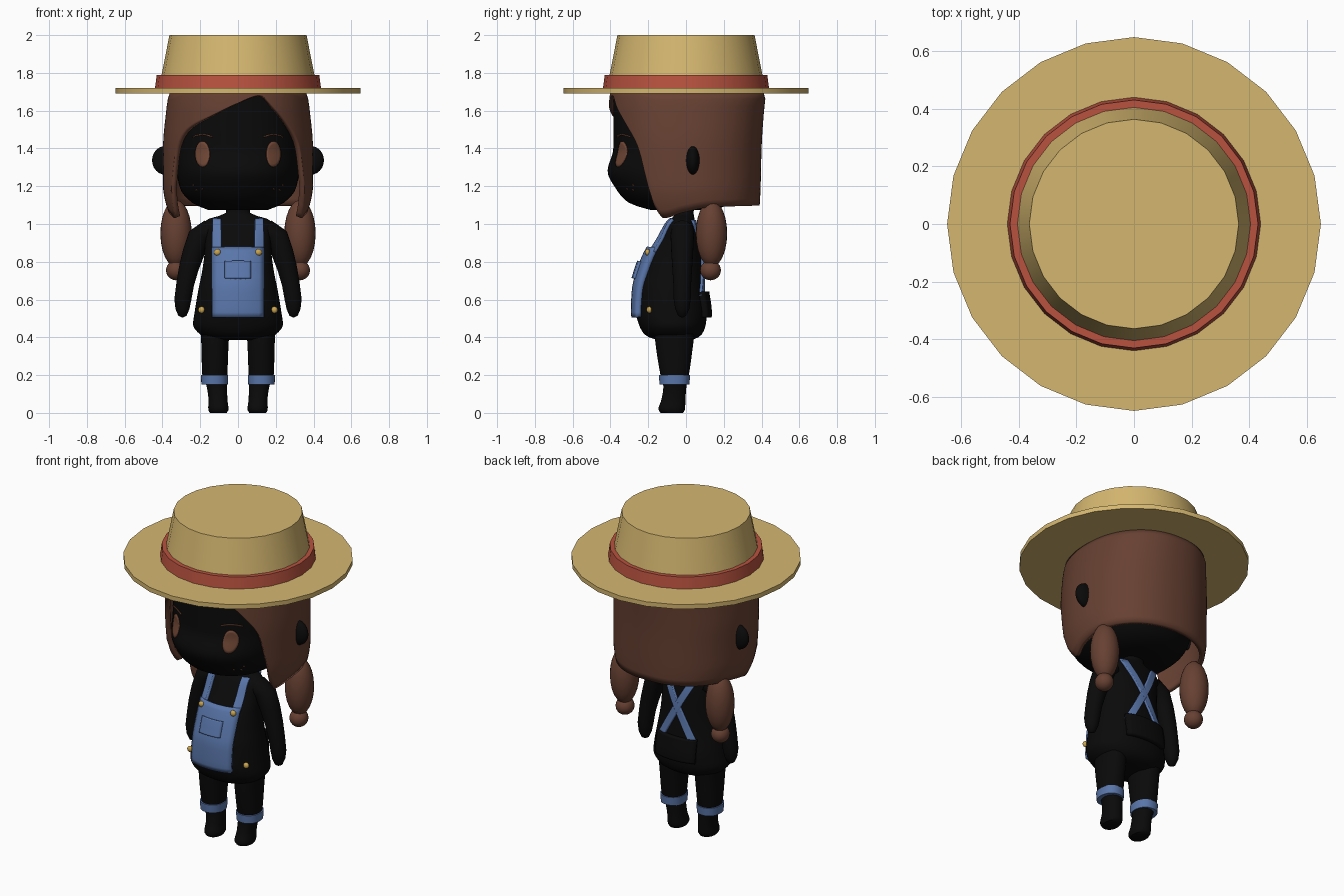
import bpy, bmesh
from math import sin, cos, pi, radians
from mathutils import Vector, Matrix

cube = bpy.data.objects.get("Cube")
if cube:
    bpy.data.objects.remove(cube, do_unlink=True)


def material(name, *rgb):
    m = bpy.data.materials.new(name)
    m.use_nodes = True
    m.diffuse_color = (*rgb, 1)
    m.node_tree.nodes["Principled BSDF"].inputs["Base Color"].default_value = (*rgb, 1)
    return m


STRAW = material("straw", .66, .47, .16)
RED = material("red_ribbon", .48, .085, .05)
BROWN = material("brown_hair", .135, .052, .032)
EYE = material("eye_brown", .16, .062, .035)
BLACK = material("black", .003, .003, .003)
BLUE = material("denim_blue", .1, .18, .4)
GOLD = material("button_gold", .6, .38, .08)


def finish(name, bm, mat, angle=40):
    bmesh.ops.remove_doubles(bm, verts=bm.verts, dist=.0002)
    bmesh.ops.recalc_face_normals(bm, faces=bm.faces)
    me = bpy.data.meshes.new(name)
    bm.to_mesh(me)
    bm.free()
    me.materials.append(mat)
    ob = bpy.data.objects.new(name, me)
    bpy.context.collection.objects.link(ob)
    bpy.ops.object.select_all(action='DESELECT')
    ob.select_set(True)
    bpy.context.view_layer.objects.active = ob
    bpy.ops.object.shade_smooth_by_angle(angle=radians(angle))
    return ob


def row(keys, t):
    """Smooth monotone interpolation of key rows, the first column being t."""
    t = min(max(t, keys[0][0]), keys[-1][0])
    i = 0
    while i < len(keys) - 2 and t > keys[i + 1][0]:
        i += 1
    h = keys[i + 1][0] - keys[i][0]
    s = (t - keys[i][0]) / h

    def slope(j, c):
        return (keys[j + 1][c] - keys[j][c]) / (keys[j + 1][0] - keys[j][0])

    def tangent(j, c):
        if j == 0 or j == len(keys) - 1:
            return slope(min(j, len(keys) - 2), c)
        a, b = slope(j - 1, c), slope(j, c)
        return 2 * a * b / (a + b) if a * b > 0 else 0

    return [keys[i][c] * (1 + 2 * s) * (1 - s) ** 2 + keys[i + 1][c] * s * s * (3 - 2 * s)
            + h * s * (1 - s) * (tangent(i, c) * (1 - s) - tangent(i + 1, c) * s)
            for c in range(1, len(keys[0]))]


POWER = 2.2


def ring_point(keys, angle, z, side=1):
    """Point on a rounded section; angle 0 is the front, positive toward +x."""
    cx, rx, yf, yb = row(keys, z)
    s, c = sin(angle), cos(angle)
    k = (abs(s) ** POWER + abs(c) ** POWER) ** (-1 / POWER)
    return Vector((side * (cx + rx * k * s), (yf + yb) / 2 - (yb - yf) / 2 * k * c, z))


def surface_y(keys, x, z, facing):
    cx, rx, yf, yb = row(keys, z)
    k = (1 - min(1, abs(x - cx) / rx) ** POWER) ** (1 / POWER)
    return (yf + yb) / 2 + facing * (yb - yf) / 2 * k


def grid(bm, nu, nv, point):
    vs = [[bm.verts.new(point(u / nu, v / nv)) for u in range(nu + 1)] for v in range(nv + 1)]
    for a, b in zip(vs, vs[1:]):
        for i in range(nu):
            bm.faces.new((a[i], a[i + 1], b[i + 1], b[i]))
    return vs


def loft(name, keys, mat, side=1, nv=32):
    z0, z1 = keys[0][0], keys[-1][0]
    bm = bmesh.new()
    vs = grid(bm, 40, nv, lambda u, v: ring_point(keys, u * 2 * pi, z0 + (z1 - z0) * v, side))
    for ring in (vs[0], vs[-1]):
        bm.faces.new(ring[:-1])
    return finish(name, bm, mat, 60)


def patch(name, keys, mat, shape, off, thick, facing=-1, nu=10, nv=14):
    """Plate lying on a lofted body; shape maps (u, v) to (x, z)."""
    def point(u, v):
        x, z = shape(u, v)
        return x, surface_y(keys, x, z, facing) + facing * (off - thick / 2), z
    bm = bmesh.new()
    grid(bm, nu, nv, point)
    ob = finish(name, bm, mat)
    mod = ob.modifiers.new("thickness", 'SOLIDIFY')
    mod.thickness, mod.offset = thick, 0
    return ob


def rect(x0, x1, z0, z1, shift=0):
    return lambda u, v: (x0 + (x1 - x0) * u + shift * v, z0 + (z1 - z0) * v)


def oval(cx, cz, rx, rz):
    return lambda u, v: (cx + rx * v * cos(2 * pi * u), cz + rz * v * sin(2 * pi * u))


def ball(name, loc, size, mat, seg=24):
    bm = bmesh.new()
    bmesh.ops.create_uvsphere(bm, u_segments=seg, v_segments=seg // 2, radius=1,
                              matrix=Matrix.Translation(loc) @ Matrix.Diagonal((*size, 1)))
    return finish(name, bm, mat, 60)


def drum(name, r0, r1, z0, z1, mat):
    bm = bmesh.new()
    bmesh.ops.create_cone(bm, cap_ends=True, segments=24, radius1=r0, radius2=r1,
                          depth=z1 - z0, matrix=Matrix.Translation((0, 0, (z0 + z1) / 2)))
    return finish(name, bm, mat)


# Straw hat
drum("hat_brim", .648, .648, 1.692, 1.72, STRAW)
drum("hat_band", .44, .43, 1.715, 1.79, RED)
drum("hat_crown", .418, .363, 1.72, 2.0, STRAW)

# Head: z, centre x, half width, front y, back y
HEAD = [(1.075, 0, .16, -.19, .15), (1.11, 0, .24, -.30, .24), (1.185, 0, .305, -.37, .3),
        (1.28, 0, .325, -.415, .33), (1.4, 0, .335, -.385, .34), (1.69, 0, .325, -.385, .33)]
loft("head", HEAD, BLACK)

# Hair shell with a lower edge that varies around the head: angle, z
HAIR = [(1.0, 0, .34, -.33, .37), (1.1, 0, .38, -.37, .39), (1.2, 0, .397, -.39, .395),
        (1.4, 0, .397, -.405, .4), (1.6, 0, .38, -.41, .413), (1.67, 0, .37, -.405, .42),
        (1.7, 0, .36, -.4, .41)]
EDGE = [(-180, 1.1), (-110, 1.09), (-85, 1.06), (-68, 1.03), (-63, 1.09), (-59, 1.22),
        (-53, 1.4), (-42, 1.5), (-22, 1.57), (0, 1.64), (18, 1.68), (30, 1.61), (42, 1.52),
        (53, 1.4), (59, 1.22), (63, 1.09), (68, 1.03), (85, 1.06), (110, 1.09), (180, 1.1)]


def hair_point(u, v):
    a = -180 + 360 * u
    low = row(EDGE, a)[0]
    return ring_point(HAIR, radians(a), low + (1.7 - low) * v)


bm = bmesh.new()
grid(bm, 144, 16, hair_point)
hair = finish("hair", bm, BROWN, 60)
shell = hair.modifiers.new("thickness", 'SOLIDIFY')
shell.thickness, shell.offset = .03, -1

# Torso and neck
BODY = [(.385, 0, .12, -.15, .03), (.41, 0, .195, -.215, .08), (.47, 0, .238, -.25, .105),
        (.53, 0, .23, -.265, .11), (.65, 0, .21, -.26, .095), (.75, 0, .19, -.235, .085),
        (.84, 0, .178, -.2, .08), (.92, 0, .175, -.15, .07), (1.0, 0, .185, -.1, .05),
        (1.03, 0, .15, -.075, .045), (1.055, 0, .065, -.06, .04), (1.12, 0, .06, -.06, .05)]
loft("torso", BODY, BLACK, nv=48)

# Overalls
patch("bib", BODY, BLUE, rect(-.13, .13, .507, .87), .027, .04)
patch("bib_pocket", BODY, BLUE, rect(-.068, .066, .71, .8), .042, .03)
patch("back_panel", BODY, BLACK, rect(-.13, .13, .505, .64), .027, .04, 1)

LEG = [(0, .104, .045, -.135, -.015), (.02, .104, .054, -.146, -.005),
       (.07, .106, .05, -.13, -.003), (.14, .112, .054, -.12, .002),
       (.2, .123, .066, -.135, .015), (.38, .122, .073, -.163, .04),
       (.46, .12, .08, -.17, .05)]
CUFF = [(.15, .124, .07, -.14, .018), (.2, .124, .072, -.144, .022)]
# Arm path: x, z, radius
ARM = [(.15, .965, .06), (.2, .94, .062), (.235, .85, .058), (.262, .76, .052),
       (.28, .68, .047), (.292, .6, .045), (.294, .55, .037), (.294, .515, .022),
       (.294, .505, .004)]


def arm_point(u, v, side):
    i = min(int(v * (len(ARM) - 1)), len(ARM) - 2)
    s = v * (len(ARM) - 1) - i
    x, z, r = (p + (q - p) * s for p, q in zip(ARM[i], ARM[i + 1]))
    along = Vector((ARM[i + 1][0] - ARM[i][0], 0, ARM[i + 1][1] - ARM[i][1])).normalized()
    across = Vector((-along.z, 0, along.x))
    return Vector((side * (x + across.x * r * cos(2 * pi * u)), -.02 + r * sin(2 * pi * u),
                   z + across.z * r * cos(2 * pi * u)))


# Mirrored parts
for s, tag in ((1, "left_"), (-1, "right_")):
    loft(tag + "leg", LEG, BLACK, s)
    loft(tag + "trouser_cuff", CUFF, BLUE, s, 3)
    bm = bmesh.new()
    grid(bm, 24, len(ARM) - 1, lambda u, v: arm_point(u, v, s))
    finish(tag + "arm", bm, BLACK, 80)
    ball(tag + "ear", (s * .385, .036, 1.337), (.07, .036, .076), BLACK)
    ball(tag + "braid", (s * .328, .135, .95), (.083, .083, .177), BROWN)
    ball(tag + "braid_end", (s * .328, .13, .755), (.053, .055, .053), BROWN)
    patch(tag + "strap", BODY, BLUE, rect(s * .088, s * .13, .85, 1.02), .018, .03)
    patch(tag + "back_strap", BODY, BLUE,
          rect(s * .085, s * .13, .62, 1.02, -s * .215), .014, .025, 1)
    for part, x, z, off in (("bib", .109, .85, .032), ("hip", .193, .545, .008)):
        y = surface_y(BODY, x, z, -1) - off
        ball(tag + part + "_button", (s * x, y, z), (.018, .014, .018), GOLD, 16)
    # Face details
    patch(tag + "eye", HEAD, EYE, oval(s * .188, 1.37, .038, .068), .006, .006, nu=28, nv=4)
    patch(tag + "eyebrow", HEAD, EYE,
          lambda u, v: (s * (.135 + .105 * u), 1.458 + .012 * sin(pi * u) + .007 * v),
          .007, .006, nv=2)
    for x, z in ((.19, 1.185), (.22, 1.18), (.237, 1.205)):
        patch(tag + "freckle", HEAD, EYE, oval(s * x, z, .004, .004), .004, .004, nu=8, nv=1)
